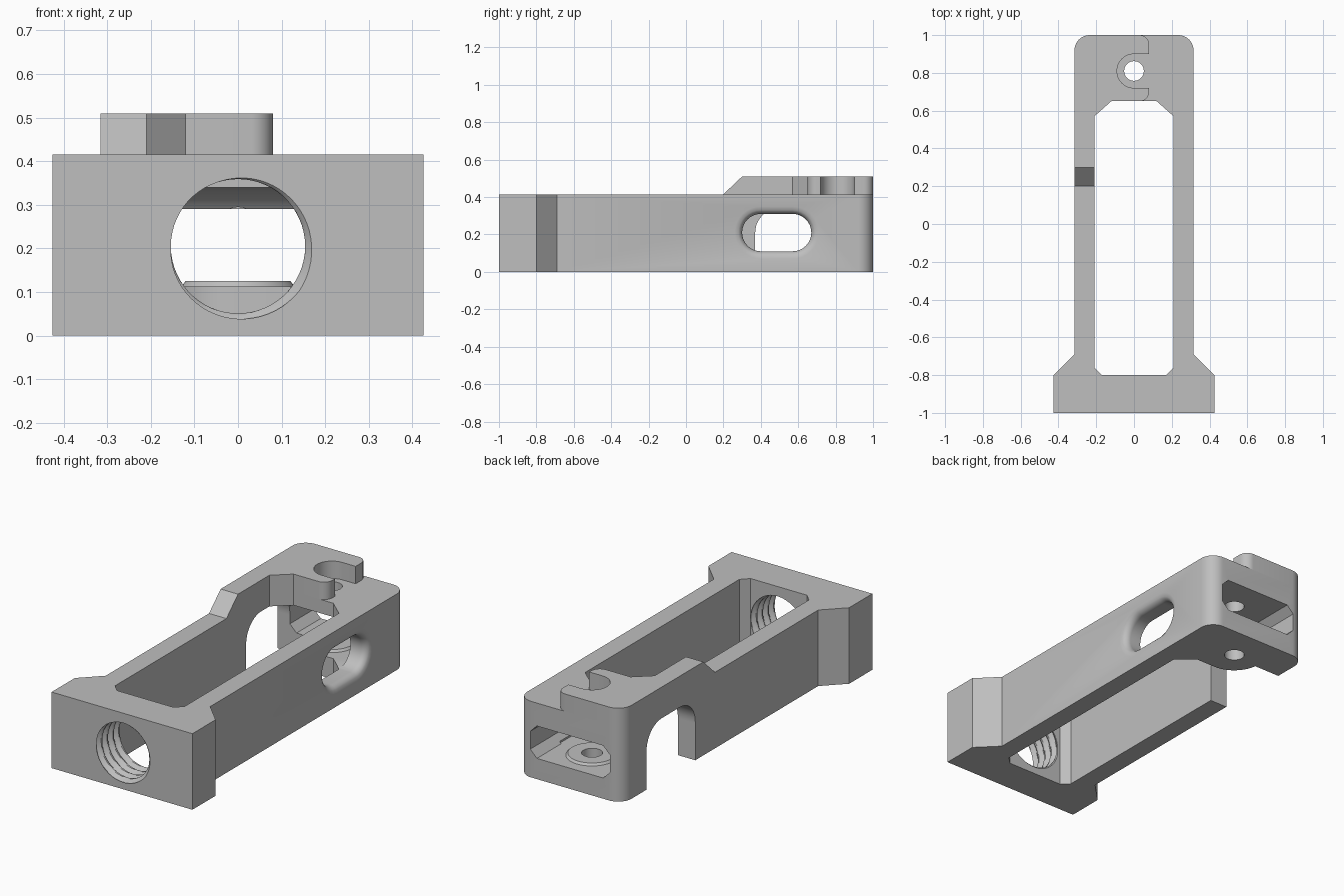
import bpy, bmesh
from math import sin, cos, pi, radians, sqrt

if "Cube" in bpy.data.objects:
    bpy.data.objects.remove(bpy.data.objects["Cube"])

GREY = (0.52, 0.52, 0.52, 1)
mat = bpy.data.materials.new("light grey")
mat.use_nodes = True
mat.diffuse_color = GREY
mat.node_tree.nodes["Principled BSDF"].inputs["Base Color"].default_value = GREY


def finish(name, bm):
    bmesh.ops.recalc_face_normals(bm, faces=bm.faces)
    me = bpy.data.meshes.new(name)
    bm.to_mesh(me)
    bm.free()
    me.materials.append(mat)
    ob = bpy.data.objects.new(name, me)
    bpy.context.collection.objects.link(ob)
    return ob


def loft(name, rings):
    """Closed solid through rings of equal point count."""
    bm = bmesh.new()
    vs = [[bm.verts.new(p) for p in ring] for ring in rings]
    n = len(vs[0])
    for a, b in zip(vs, vs[1:]):
        for i in range(n):
            j = (i + 1) % n
            bm.faces.new((a[i], a[j], b[j], b[i]))
    bm.faces.new(vs[0])
    bm.faces.new(vs[-1])
    return finish(name, bm)


def prism(name, pts, lo, hi, axis="z"):
    place = {"x": lambda u, v, w: (w, u, v),
             "y": lambda u, v, w: (u, w, v),
             "z": lambda u, v, w: (u, v, w)}[axis]
    return loft(name, [[place(u, v, w) for u, v in pts] for w in (lo, hi)])


def arc(cx, cy, r, a0, a1, n=10):
    return [(cx + r * cos(radians(a0 + (a1 - a0) * i / n)),
             cy + r * sin(radians(a0 + (a1 - a0) * i / n))) for i in range(n + 1)]


def mirrored(half):
    return half + [(-x, y) for x, y in reversed(half)]


def combine(target, tool, op="DIFFERENCE"):
    tool.hide_render = True
    mod = target.modifiers.new("cut", "BOOLEAN")
    mod.operation, mod.solver, mod.object = op, "EXACT", tool
    bpy.ops.object.select_all(action="DESELECT")
    bpy.context.view_layer.objects.active = target
    target.select_set(True)
    bpy.ops.object.modifier_apply(modifier=mod.name)
    bpy.data.objects.remove(tool)


TOP, CLIP_TOP = 0.415, 0.51
PIN_Y = 0.81        # vertical pin hole position
FLOOR = 0.113       # floor of the rear chamber

# Frame outline with flared front block and rounded rear corners
frame = prism("frame", mirrored(
    [(0.425, -1), (0.425, -0.8), (0.315, -0.69)] + arc(0.235, 0.92, 0.08, 0, 90)), 0, TOP)

# Long central opening with chamfered corners
combine(frame, prism("opening", mirrored(
    [(0.17, -0.8), (0.21, -0.76), (0.21, 0.57), (0.12, 0.65)]), -0.1, 0.6))

# Rear chamber, open as an arch through the right rail
arch = [(0.37, FLOOR)] + arc(0.5, 0.21, 0.13, 180, 90) + arc(0.66, 0.21, 0.13, 90, 0) + [(0.79, FLOOR)]
combine(frame, prism("chamber", arch, -0.5, 0.21, "x"))

# Arch continued to the underside, leaving a rounded boss around the pin
combine(frame, prism("arch_legs", [(-0.5, 0.37), (0, 0.37)]
                     + arc(0, PIN_Y, 0.16, 270, 187) + [(-0.5, 0.79)], -0.1, 0.2))

# Octagonal window in the rear face
window = mirrored([(0.2, FLOOR), (0.24, FLOOR + 0.04), (0.24, 0.25), (0.2, 0.29)])
combine(frame, prism("window", window, 0.7, 1.1, "y"))


# Slot in the left rail with a rounded outer lip
def stadium(x, r):
    pts = arc(0.57, 0.21, r, -90, 90, 16) + arc(0.4, 0.21, r, 90, 270, 16)
    return [(x, y, z) for y, z in pts]


LIP = 0.04
rings = [stadium(0.1, 0.1)]
for i in range(9):
    d = LIP * (1 - i / 8)
    rings.append(stadium(0.315 - d, 0.1 + LIP - sqrt(LIP ** 2 - (LIP - d) ** 2)))
rings.append(stadium(0.35, 0.1 + LIP))
combine(frame, loft("side_slot", rings))

# Threaded bore through the front block
PITCH, STEPS, SEG = 0.05, 10, 60
rings = []
for k in range(STEPS * 6):
    ring = []
    for s in range(SEG):
        phase = (k / STEPS + s / SEG) % 1
        r = 0.154 + 0.02 * max(0, 1 - abs(phase - 0.5) / 0.4)
        a = 2 * pi * s / SEG
        ring.append((r * cos(a), -1.03 + PITCH * k / STEPS, 0.205 + r * sin(a)))
    rings.append(ring)
combine(frame, loft("threaded_bore", rings))

# Raised conical seat and pin hole
combine(frame, loft("pin_seat", [[(x, y, z) for x, y in arc(0, PIN_Y, r, 0, 354, 59)]
                                 for z, r in ((0.1, 0.13), (FLOOR, 0.13), (0.125, 0.12))]), "UNION")
combine(frame, prism("pin_hole", arc(0, PIN_Y, 0.052, 0, 350, 35), -0.1, 0.6))

# Raised clip on the right rail and rear block, with U-shaped notch and ramp
outline = ([(-0.315, 0.2), (-0.21, 0.2), (-0.21, 0.57), (-0.12, 0.65)]
           + arc(0.03, 0.70, 0.05, -90, 0) + [(0.08, 0.72)]
           + arc(0, PIN_Y, 0.09, 270, 90, 24) + [(0.08, 0.90)]
           + arc(0.03, 0.95, 0.05, 0, 90) + arc(-0.235, 0.92, 0.08, 90, 180))
clip = prism("raised_clip", outline, TOP, CLIP_TOP)
for v in clip.data.vertices:
    if v.co.z > TOP + 0.01 and v.co.y < 0.25:
        v.co.y = 0.3

# Smooth curved walls, keep hard edges
for ob in (frame, clip):
    bpy.ops.object.select_all(action="DESELECT")
    ob.select_set(True)
    bpy.context.view_layer.objects.active = ob
    bpy.ops.object.shade_smooth_by_angle(angle=radians(30))
